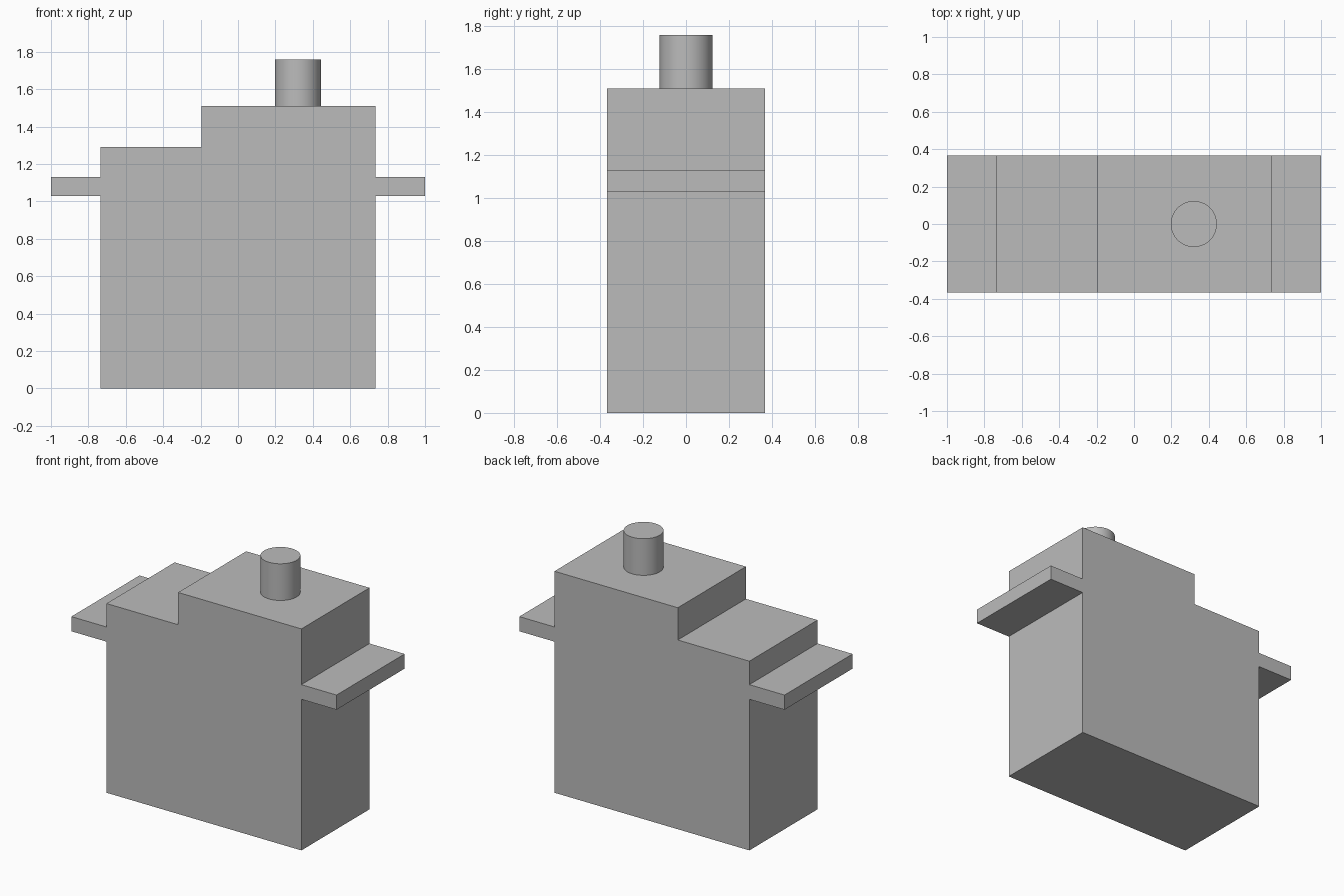
import bpy
import bmesh

cube = bpy.data.objects.get("Cube")
if cube:
    bpy.data.objects.remove(cube, do_unlink=True)

# Single plain grey material
grey = bpy.data.materials.new("plain_grey")
grey.use_nodes = True
colour = (0.5, 0.5, 0.5, 1)
grey.diffuse_color = colour
grey.node_tree.nodes["Principled BSDF"].inputs["Base Color"].default_value = colour

HALF_DEPTH = 0.367
HALF_BODY = 0.735
FLANGE_LOW, FLANGE_HIGH = 1.03, 1.13
STEP_X, STEP_Z, TOP_Z = -0.195, 1.29, 1.51


def extrude_profile(name, points):
    """Extrude an x-z outline through the full depth."""
    bm = bmesh.new()
    face = bm.faces.new([bm.verts.new((x, -HALF_DEPTH, z)) for x, z in points])
    result = bmesh.ops.extrude_face_region(bm, geom=[face])
    moved = [v for v in result["geom"] if isinstance(v, bmesh.types.BMVert)]
    bmesh.ops.translate(bm, vec=(0, 2 * HALF_DEPTH, 0), verts=moved)
    bmesh.ops.recalc_face_normals(bm, faces=bm.faces)
    mesh = bpy.data.meshes.new(name)
    bm.to_mesh(mesh)
    bm.free()
    mesh.materials.append(grey)
    obj = bpy.data.objects.new(name, mesh)
    bpy.context.collection.objects.link(obj)
    return obj


# Stepped housing with a mounting flange on each side, in one outline
extrude_profile("housing_with_flanges", [
    (-HALF_BODY, 0), (HALF_BODY, 0),
    (HALF_BODY, FLANGE_LOW), (1, FLANGE_LOW), (1, FLANGE_HIGH), (HALF_BODY, FLANGE_HIGH),
    (HALF_BODY, TOP_Z), (STEP_X, TOP_Z), (STEP_X, STEP_Z), (-HALF_BODY, STEP_Z),
    (-HALF_BODY, FLANGE_HIGH), (-1, FLANGE_HIGH), (-1, FLANGE_LOW), (-HALF_BODY, FLANGE_LOW),
])

# Round output shaft standing on the upper step
SHAFT_TOP = 1.76
bpy.ops.mesh.primitive_cylinder_add(
    vertices=64, radius=0.123, depth=SHAFT_TOP - TOP_Z,
    location=(0.32, 0, (SHAFT_TOP + TOP_Z) / 2))
shaft = bpy.context.object
shaft.name = "output_shaft"
shaft.data.materials.append(grey)
bpy.ops.object.shade_smooth_by_angle()
